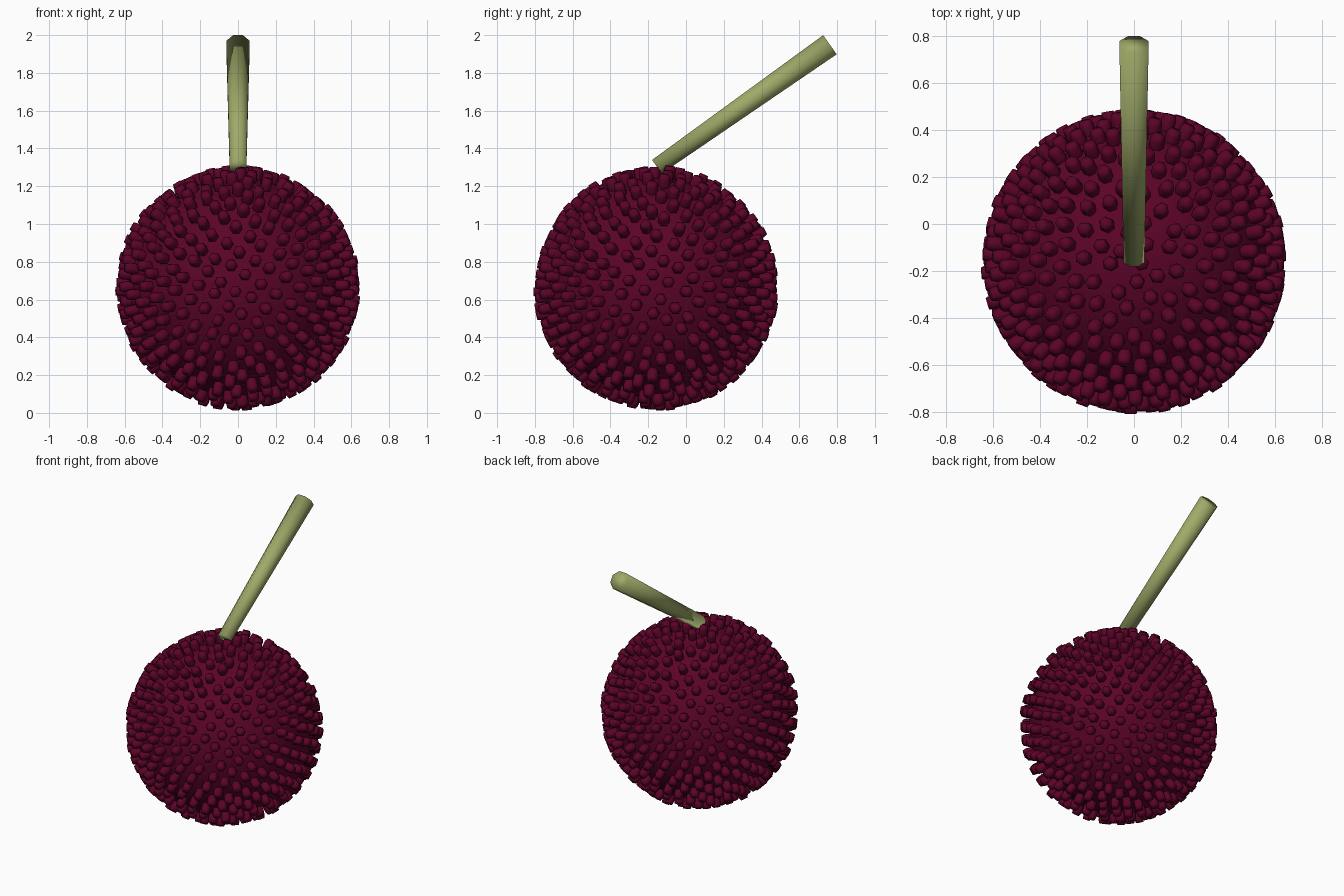
import bpy, bmesh, math, random
from mathutils import Vector, Matrix

cube = bpy.data.objects.get("Cube")
if cube:
    bpy.data.objects.remove(cube, do_unlink=True)
random.seed(4)


def material(name, rgb):
    mat = bpy.data.materials.new(name)
    mat.use_nodes = True
    mat.diffuse_color = (*rgb, 1)
    mat.node_tree.nodes["Principled BSDF"].inputs["Base Color"].default_value = (*rgb, 1)
    return mat


def finish(bm, name, mat):
    bmesh.ops.recalc_face_normals(bm, faces=bm.faces)
    for face in bm.faces:
        face.smooth = True
    mesh = bpy.data.meshes.new(name)
    bm.to_mesh(mesh)
    bm.free()
    mesh.materials.append(mat)
    obj = bpy.data.objects.new(name, mesh)
    bpy.context.collection.objects.link(obj)


def loft(bm, profile, sides, matrix):
    """Capped surface of rings (radius, height) around the local z axis."""
    rings = []
    for radius, height in profile:
        angles = [math.tau * i / sides for i in range(sides)]
        rings.append([bm.verts.new(matrix @ Vector((radius * math.cos(a), radius * math.sin(a), height)))
                      for a in angles])
    for low, high in zip(rings, rings[1:]):
        for i in range(sides):
            j = (i + 1) % sides
            bm.faces.new((low[i], low[j], high[j], high[i]))
    bm.faces.new(rings[0][::-1])
    bm.faces.new(rings[-1])


def aim(origin, direction):
    return Matrix.Translation(origin) @ direction.to_track_quat("Z", "Y").to_matrix().to_4x4()


berry = material("burgundy", (0.105, 0.001, 0.021))
green = material("olive green", (0.35, 0.40, 0.14))
center = Vector((0, -0.157, 0.662))

# Round core of the fruit
bm = bmesh.new()
bmesh.ops.create_uvsphere(bm, u_segments=40, v_segments=24, radius=0.586,
                          matrix=Matrix.Translation(center))
finish(bm, "fruit_core", berry)

# Blunt six-sided pegs of slightly uneven height spread over the core
bm = bmesh.new()
count = 530
golden = math.pi * (3 - math.sqrt(5))
peg_profile = [(0.029, 0.56), (0.032, 0.59), (0.032, 0.624), (0.025, 0.645)]
for k in range(count):
    z = 1 - (2 * k + 1) / count
    r = math.sqrt(1 - z * z)
    direction = Vector((r * math.cos(k * golden), r * math.sin(k * golden), z))
    direction += Vector([random.uniform(-0.02, 0.02) for _ in range(3)])
    lift = random.uniform(-0.007, 0.007)
    loft(bm, [(radius, height + lift) for radius, height in peg_profile], 6, aim(center, direction))
finish(bm, "fruit_pegs", berry)

# Slanted stem, wider at its free end
bm = bmesh.new()
base, tip = Vector((0, -0.154, 1.303)), Vector((0, 0.762, 1.949))
axis = tip - base
loft(bm, [(0.048, 0), (0.067, axis.length)], 8,
     aim(base, axis) @ Matrix.Rotation(math.pi / 8, 4, "Z"))
finish(bm, "stem", green)
